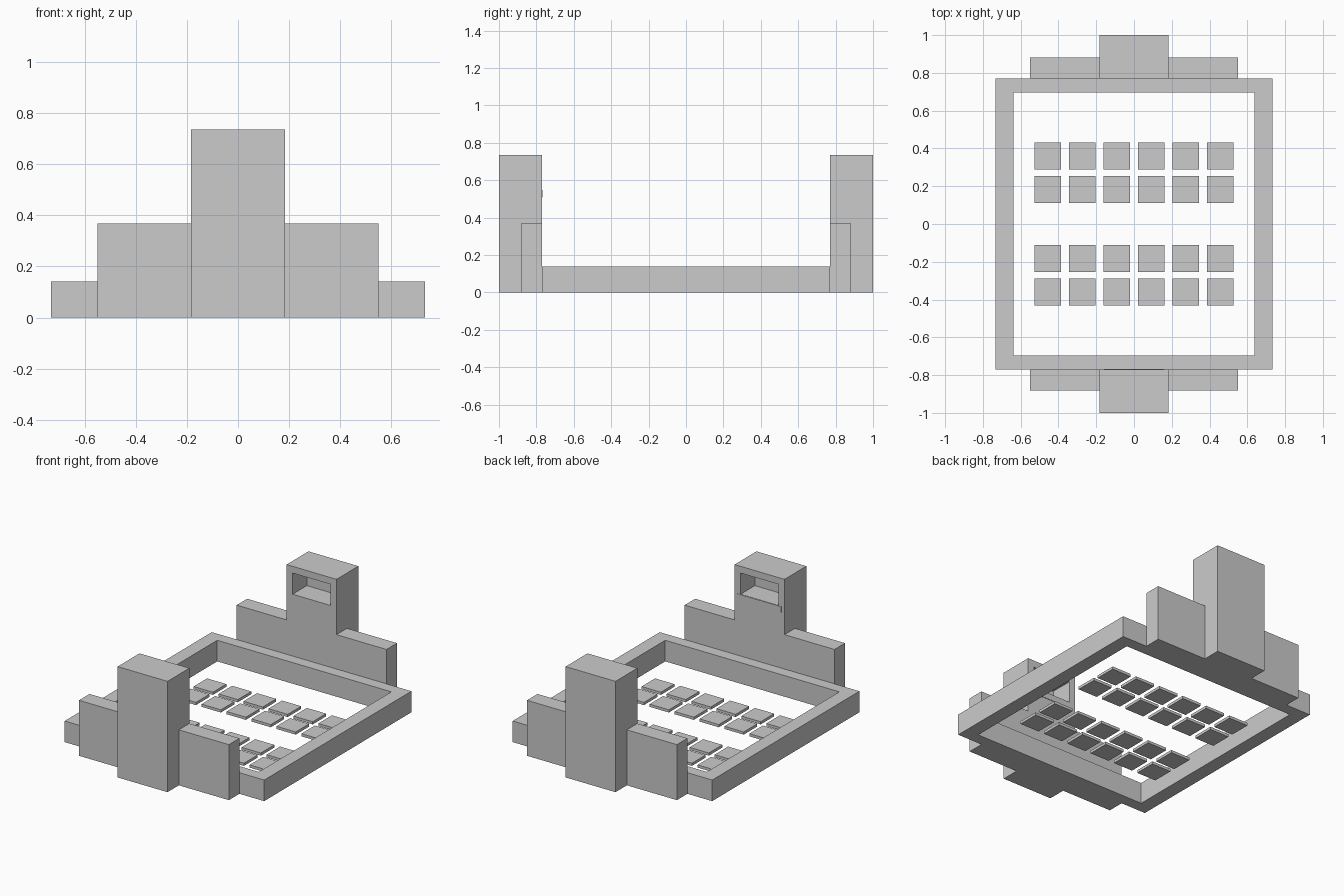
import bpy, bmesh

if "Cube" in bpy.data.objects:
    bpy.data.objects.remove(bpy.data.objects["Cube"])


def box(name, x0, x1, y0, y1, z0, z1):
    """Axis-aligned box from its limits."""
    bm = bmesh.new()
    bmesh.ops.create_cube(bm, size=1)
    for v in bm.verts:
        v.co = ((x0 + x1) / 2 + v.co.x * (x1 - x0),
                (y0 + y1) / 2 + v.co.y * (y1 - y0),
                (z0 + z1) / 2 + v.co.z * (z1 - z0))
    mesh = bpy.data.meshes.new(name)
    bm.to_mesh(mesh)
    bm.free()
    ob = bpy.data.objects.new(name, mesh)
    bpy.context.collection.objects.link(ob)
    return ob


def cut(target, cutter):
    """Subtract the cutter from the target."""
    mod = target.modifiers.new("cut", "BOOLEAN")
    mod.operation = "DIFFERENCE"
    mod.solver = "EXACT"
    mod.object = cutter
    bpy.context.view_layer.objects.active = target
    bpy.ops.object.modifier_apply(modifier=mod.name)
    bpy.data.objects.remove(cutter)


# Low rectangular wall around the floor
wall = box("perimeter_wall", -0.732, 0.732, -0.771, 0.771, 0, 0.14)
cut(wall, box("wall_cutter", -0.639, 0.639, -0.695, 0.695, -0.1, 0.3))

# Stepped end structures: a central tower with a window recess and two wings
for side, s in (("front", -1), ("back", 1)):
    def y_range(a, b):
        return sorted((s * a, s * b))

    tower = box(side + "_tower", -0.183, 0.183, *y_range(0.771, 1), 0, 0.735)
    cut(tower, box("window_cutter", -0.139, 0.139, *y_range(0.7, 0.92), 0.55, 0.69))
    box(side + "_wing_left", -0.55, -0.183, *y_range(0.771, 0.881), 0, 0.368)
    box(side + "_wing_right", 0.183, 0.55, *y_range(0.771, 0.881), 0, 0.368)

# Thin sill strip under the front tower's window
box("window_sill_strip", -0.16, 0.16, -0.772, -0.768, 0.508, 0.548)

# Floor tiles: four rows of six
H = 0.0705
for r, y in enumerate((-0.36, -0.1825, 0.1825, 0.36)):
    for c in range(6):
        x = (c - 2.5) * 0.183
        box(f"floor_tile_{r}_{c}", x - H, x + H, y - H, y + H, 0, 0.018)
